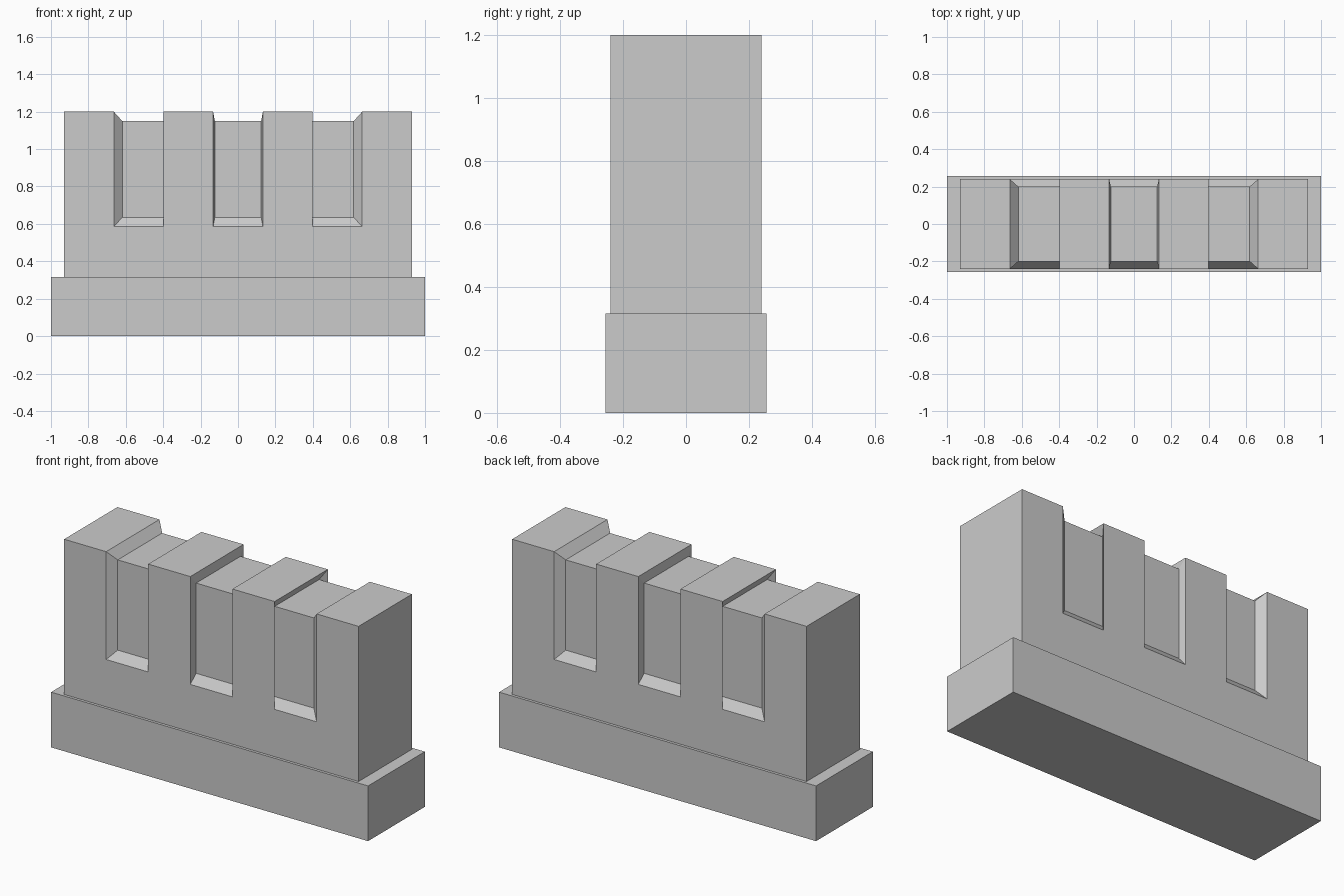
import bpy, bmesh
from mathutils import Matrix

if "Cube" in bpy.data.objects:
    bpy.data.objects.remove(bpy.data.objects["Cube"])


def box(size, z0, z1):
    """Box centred on x and y, from z0 up to z1."""
    bm = bmesh.new()
    bmesh.ops.create_cube(bm, size=1)
    bmesh.ops.transform(bm, verts=bm.verts, matrix=Matrix.Translation((0, 0, (z0 + z1) / 2))
                        @ Matrix.Diagonal((size[0], size[1], z1 - z0, 1)))
    return bm


def finish(bm, name):
    bmesh.ops.recalc_face_normals(bm, faces=bm.faces)
    mesh = bpy.data.meshes.new(name)
    bm.to_mesh(mesh)
    bm.free()
    obj = bpy.data.objects.new(name, mesh)
    bpy.context.collection.objects.link(obj)
    return obj


def cut(bm, co, normal):
    bmesh.ops.bisect_plane(bm, geom=bm.verts[:] + bm.edges[:] + bm.faces[:],
                           plane_co=co, plane_no=normal)


# Plinth
finish(box((2, 0.512), 0, 0.315), "plinth")

# Wall: split at the notch outlines
TOP, SILL = 1.2, 0.585
NOTCHES = [(-0.664, -0.399), (-0.133, 0.133), (0.399, 0.664)]
wall = box((1.858, 0.48), 0.315, TOP)
for x in [x for n in NOTCHES for x in n]:
    cut(wall, (x, 0, 0), (1, 0, 0))
cut(wall, (0, 0, SILL), (0, 0, 1))

# Notches: front, top and back strips shrink inwards together
wall.normal_update()
strips = []
for f in wall.faces:
    c = f.calc_center_median()
    if c.z > SILL and abs(f.normal.x) < 0.5 and any(a < c.x < b for a, b in NOTCHES):
        strips.append(f)
result = bmesh.ops.extrude_face_region(wall, geom=strips)
old = [f for f in strips if f.is_valid]
if old:
    bmesh.ops.delete(wall, geom=old, context='FACES')
mid = (TOP + SILL) / 2
for v in result["geom"]:
    if isinstance(v, bmesh.types.BMVert):
        v.co.x *= 0.932
        v.co.y *= 0.2 / 0.24
        v.co.z = mid + (v.co.z - mid) * 0.837
finish(wall, "notched_wall")
